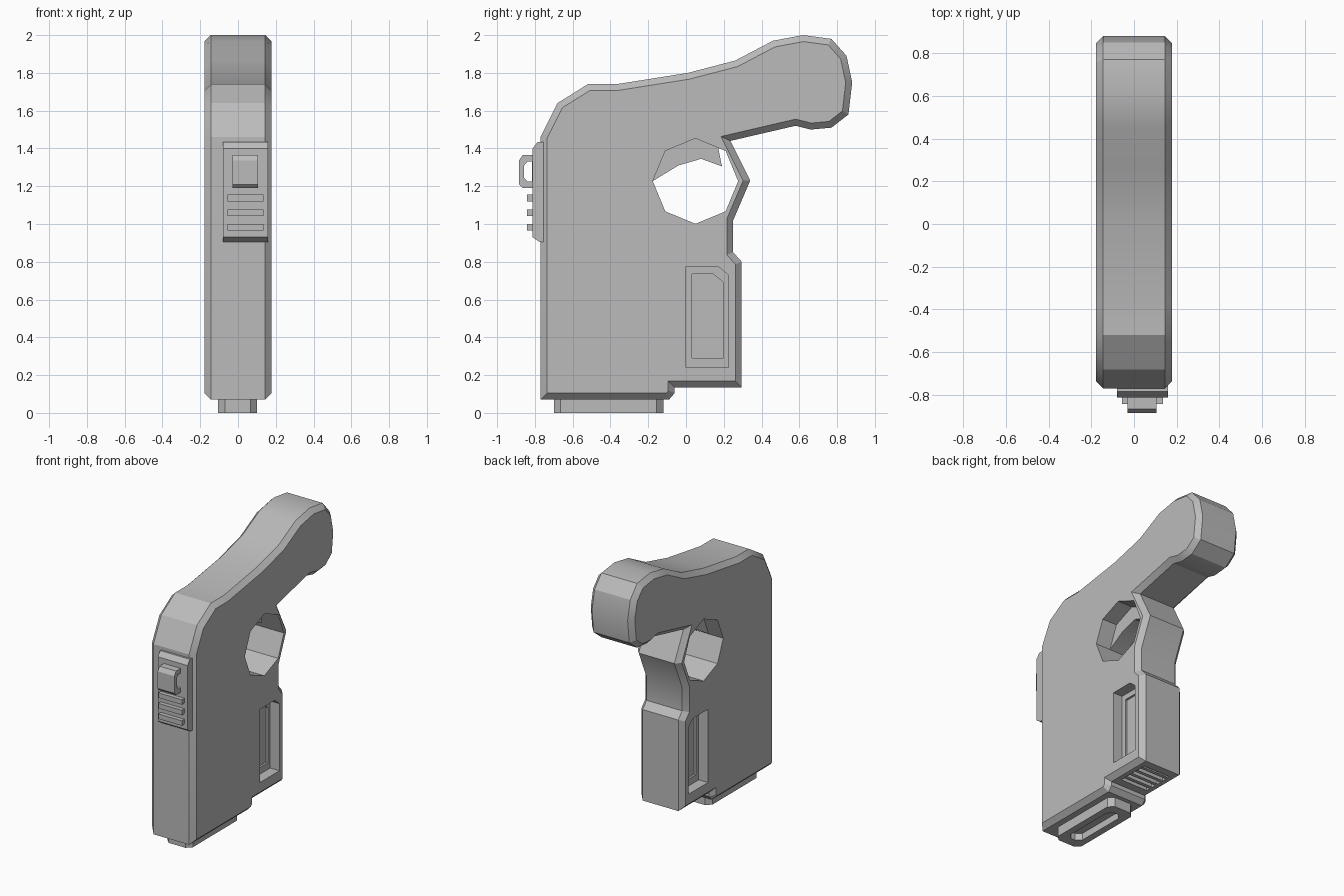
import bpy, bmesh
from math import radians, cos, sin, pi

old = bpy.data.objects.get("Cube")
if old:
    bpy.data.objects.remove(old, do_unlink=True)

grey = bpy.data.materials.new("plain grey")
grey.use_nodes = True
grey.diffuse_color = (0.5, 0.5, 0.5, 1)
grey.node_tree.nodes["Principled BSDF"].inputs["Base Color"].default_value = (0.5, 0.5, 0.5, 1)


def prism(name, points, low, high, axis="x", bevel=0):
    """Extrude an outline along x (points are y, z) or along z (points are x, y)."""
    place = (lambda p, h: (h, *p)) if axis == "x" else (lambda p, h: (*p, h))
    bm = bmesh.new()
    a, b = [[bm.verts.new(place(p, h)) for p in points] for h in (low, high)]
    caps = [bm.faces.new(a), bm.faces.new(b)]
    for i in range(len(a)):
        j = (i + 1) % len(a)
        bm.faces.new((a[i], a[j], b[j], b[i]))
    bmesh.ops.recalc_face_normals(bm, faces=bm.faces)
    if bevel:
        rim = [e for c in caps for e in c.edges]
        bmesh.ops.bevel(bm, geom=rim, offset=bevel, segments=1,
                        profile=0.5, affect="EDGES")
    mesh = bpy.data.meshes.new(name)
    bm.to_mesh(mesh)
    bm.free()
    mesh.materials.append(grey)
    obj = bpy.data.objects.new(name, mesh)
    bpy.context.collection.objects.link(obj)
    return obj


def rect(u0, u1, v0, v1, chamfer=0):
    c = chamfer
    if not c:
        return [(u0, v0), (u1, v0), (u1, v1), (u0, v1)]
    return [(u0 + c, v0), (u1 - c, v0), (u1, v0 + c), (u1, v1 - c),
            (u1 - c, v1), (u0 + c, v1), (u0, v1 - c), (u0, v0 + c)]


def activate(obj):
    bpy.ops.object.select_all(action="DESELECT")
    obj.select_set(True)
    bpy.context.view_layer.objects.active = obj


def cut(obj, cutter):
    mod = obj.modifiers.new("cut", "BOOLEAN")
    mod.operation, mod.solver, mod.object = "DIFFERENCE", "EXACT", cutter
    activate(obj)
    bpy.ops.object.modifier_apply(modifier=mod.name)
    bpy.data.objects.remove(cutter, do_unlink=True)


# Main body with curved rear grip
W = 0.178
outline = [(-0.77, 0.07), (-0.09, 0.07), (-0.06, 0.105), (-0.06, 0.135), (0.295, 0.135),
           (0.295, 0.8), (0.25, 0.85), (0.25, 1.02), (0.34, 1.23), (0.235, 1.44),
           (0.58, 1.52), (0.66, 1.5), (0.77, 1.51), (0.86, 1.58), (0.88, 1.75),
           (0.85, 1.89), (0.77, 1.98), (0.62, 2.0), (0.46, 1.97), (0.26, 1.865),
           (0.01, 1.8), (-0.37, 1.74), (-0.52, 1.74), (-0.68, 1.64), (-0.77, 1.46)]
body = prism("body", outline, -W, W, bevel=0.034)

# Octagonal through hole
octagon = [(0.05 + 0.226 * cos(i * pi / 4), 1.227 + 0.226 * sin(i * pi / 4)) for i in range(8)]
cut(body, prism("hole_cutter", octagon, -1, 1))

# Stepped side recesses, mirrored on both sides
for side in (-1, 1):
    for inset, depth in ((0, 0.075), (0.033, 0.09)):
        y0, y1, z0, z1 = inset, 0.225 - inset * 0.8, 0.24 + inset * 1.5, 0.775 - inset * 1.2
        window = [(y0, z0), (y1, z0), (y1, z1 - 0.045), (y1 - 0.055, z1), (y0, z1)]
        ends = sorted((side * (W - depth), side * (W + 0.1)))
        cut(body, prism("recess_cutter", window, *ends))

# Recess under the rear of the body, with ribs
cut(body, prism("underside_cutter", rect(-0.11, 0.11, 0.0, 0.235), 0, 0.165, axis="z"))
parts = [body]
for i in range(4):
    y = 0.025 + i * 0.055
    parts.append(prism(f"underside_rib_{i + 1}", rect(-0.11, 0.11, y, y + 0.025),
                       0.14, 0.17, axis="z"))

# Curved catch inside the hole
catch = [(-0.176, 1.227), (-0.11, 1.39), (0.05, 1.453), (0.17, 1.405),
         (0.19, 1.305), (0.08, 1.345), (-0.04, 1.31)]
parts.append(prism("inner_catch", catch, -0.06, 0.06))

# Base foot with a slot
foot = prism("base_foot", rect(-0.105, 0.1, -0.7, -0.12, 0.035), 0, 0.08, axis="z")
cut(foot, prism("slot_cutter", rect(-0.055, 0.05, -0.63, -0.19, 0.035), -0.1, 0.05, axis="z"))
parts.append(foot)

# Front mounting plate
parts.append(prism("front_plate", [(-0.75, 0.905), (-0.775, 0.905), (-0.812, 0.93),
                                   (-0.812, 1.4), (-0.785, 1.435), (-0.75, 1.435)], -0.08, 0.16))

# Strap loop on the plate
loop = prism("strap_loop", [(-0.8, 1.19), (-0.865, 1.19), (-0.885, 1.21),
                            (-0.885, 1.335), (-0.865, 1.365), (-0.8, 1.365)], -0.03, 0.105)
cut(loop, prism("loop_cutter", [(-0.814, 1.225), (-0.84, 1.225), (-0.857, 1.245),
                                (-0.857, 1.31), (-0.84, 1.33), (-0.814, 1.33)], -1, 1))
parts.append(loop)

# Three grip ribs below the loop
for i in range(3):
    z = 0.965 + i * 0.077
    parts.append(prism(f"plate_rib_{i + 1}", rect(-0.842, -0.8, z, z + 0.036), -0.055, 0.135))

for part in parts:
    activate(part)
    bpy.ops.object.shade_smooth_by_angle(angle=radians(25))
